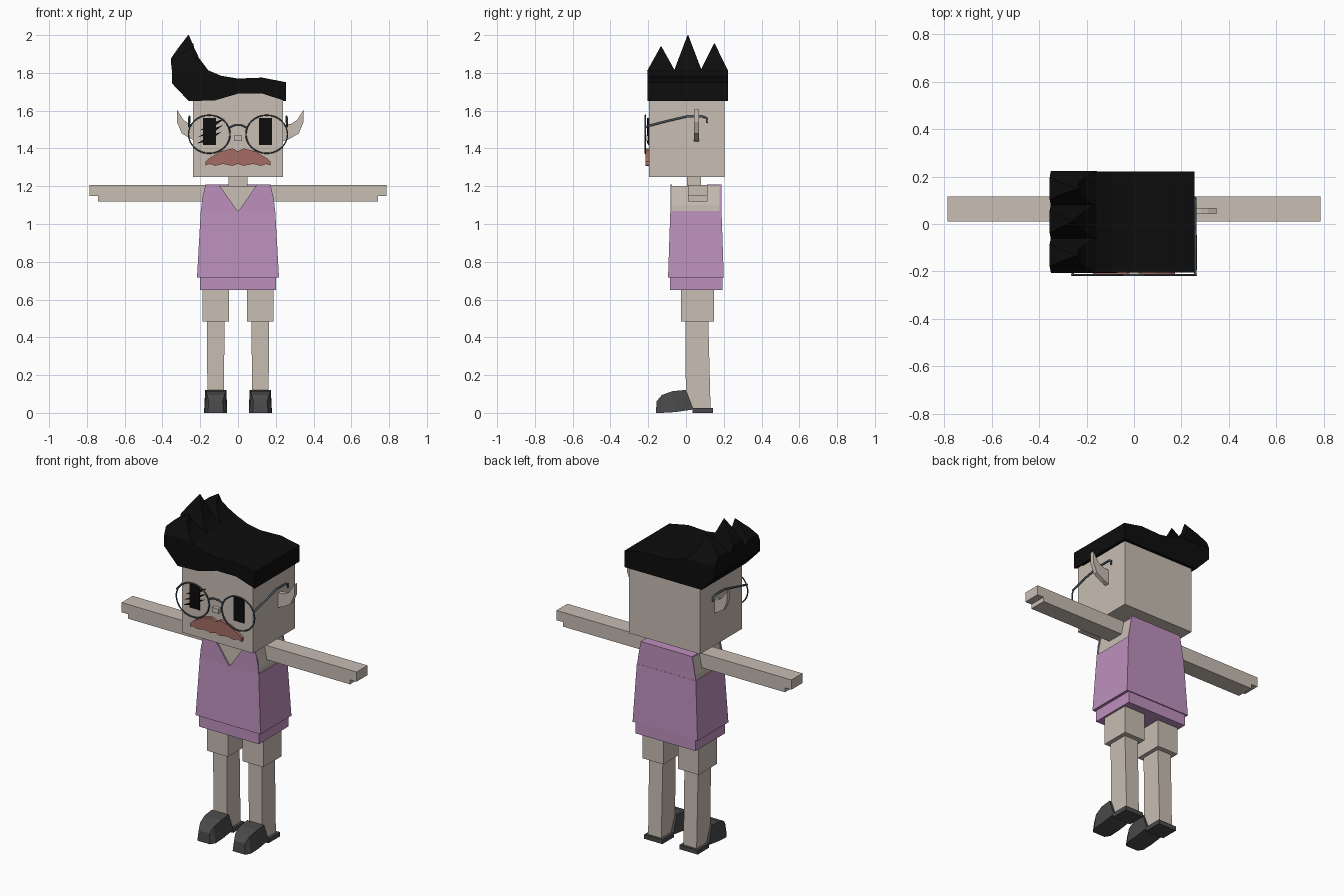
import bpy, bmesh, math
from mathutils import Vector

if "Cube" in bpy.data.objects:
    bpy.data.objects.remove(bpy.data.objects["Cube"])


def material(name, r, g, b):
    m = bpy.data.materials.new(name)
    m.use_nodes = True
    m.diffuse_color = (r, g, b, 1)
    m.node_tree.nodes["Principled BSDF"].inputs["Base Color"].default_value = (r, g, b, 1)
    return m


SKIN = material("skin", .58, .51, .45)
BLACK = material("black", .004, .004, .004)
PINK = material("pink_cloth", .51, .28, .51)
RED = material("brick_red", .38, .15, .13)
SHOE = material("shoe_grey", .07, .067, .067)
WIRE = material("wire_blue_grey", .07, .1, .12)


def finish(name, bm, mat):
    bmesh.ops.recalc_face_normals(bm, faces=bm.faces)
    me = bpy.data.meshes.new(name)
    bm.to_mesh(me)
    bm.free()
    me.materials.append(mat)
    ob = bpy.data.objects.new(name, me)
    bpy.context.collection.objects.link(ob)
    return ob


def loft(name, rings, mat):
    """Skin a list of closed rings that have equal point counts, capping both ends."""
    bm = bmesh.new()
    rows = [[bm.verts.new(p) for p in ring] for ring in rings]
    n = len(rows[0])
    for a, b in zip(rows, rows[1:]):
        for i in range(n):
            j = (i + 1) % n
            bm.faces.new((a[i], a[j], b[j], b[i]))
    bm.faces.new(rows[0])
    bm.faces.new(rows[-1])
    return finish(name, bm, mat)


def rect(x0, x1, y0, y1, z):
    return [(x0, y0, z), (x1, y0, z), (x1, y1, z), (x0, y1, z)]


def box(name, x0, x1, y0, y1, z0, z1, mat):
    return loft(name, [rect(x0, x1, y0, y1, z0), rect(x0, x1, y0, y1, z1)], mat)


def slab(name, pts, y0, y1, mat):
    """Extrude a front outline (x, z) along y."""
    return loft(name, [[(x, y, z) for x, z in pts] for y in (y0, y1)], mat)


def wire(name, pts, radius, mat, cyclic=False):
    cu = bpy.data.curves.new(name, 'CURVE')
    cu.dimensions = '3D'
    cu.bevel_depth = radius
    cu.bevel_resolution = 1
    sp = cu.splines.new('POLY')
    sp.points.add(len(pts) - 1)
    for p, co in zip(sp.points, pts):
        p.co = (*co, 1)
    sp.use_cyclic_u = cyclic
    cu.materials.append(mat)
    ob = bpy.data.objects.new(name, cu)
    bpy.context.collection.objects.link(ob)


# Head, neck and nose
box("head", -.238, .238, -.195, .205, 1.25, 1.68, SKIN)
slab("brow", [(-.23, 1.64), (.23, 1.64), (.13, 1.70), (0, 1.70)], -.195, -.15, SKIN)
box("neck", -.05, .05, .005, .08, 1.19, 1.26, SKIN)
box("nose", -.022, .022, -.217, -.19, 1.44, 1.468, SKIN)

# Hair: swept cap, arched over the forehead and straight at the back
top = [(.255, 1.75), (.13, 1.775), (0, 1.77), (-.09, 1.785), (-.16, 1.815),
       (-.35, 1.815), (-.35, 1.745), (-.26, 1.65)]
arch = [(-.12, 1.655), (0, 1.69), (.13, 1.69), (.255, 1.65)]
flat = [(x, 1.65) for x, z in arch]
loft("hair_cap", [[(x, y, z) for x, z in top + bottom] for y, bottom in
                  ((-.205, arch), (-.17, arch), (-.15, flat), (.222, flat))], BLACK)

# Three curling spikes on the raised side of the hair
for name, y, h, tip in (("front", -.132, .13, -.235), ("middle", .01, .19, -.26),
                        ("back", .15, .145, -.235)):
    rings = []
    for t, x0, x1 in ((0, -.35, -.155), (.35, -.355, -.205), (.65, -.315, -.232), (1, tip - .004, tip)):
        w = .072 * (1 - t) + .002
        rings.append(rect(x0, x1, y - w, y + w, 1.81 + h * t))
    loft("hair_spike_" + name, rings, BLACK)

# Face: moustache and eyes, one eye with ragged scratches
half = [(.03, 1.40), (.09, 1.385), (.15, 1.35), (.172, 1.33), (.172, 1.31), (.15, 1.318), (.12, 1.308),
        (.08, 1.318), (.03, 1.308)]
slab("moustache", [(0, 1.385)] + half + [(0, 1.318)] + [(-x, z) for x, z in reversed(half)],
     -.214, -.19, RED)
for side, x in (("left", .145), ("right", -.15)):
    box("eye_" + side, x - .034, x + .034, -.201, -.193, 1.418, 1.56, BLACK)
for i, z in enumerate((1.455, 1.49, 1.525)):
    x = -.15 + .008 * i
    slab(f"eye_scratch_{i + 1}", [(x - .07, z - .03), (x, z - .014), (x + .065, z + .035), (x, z + .01)],
         -.206, -.199, BLACK)

# Glasses
for side, s in (("left", 1), ("right", -1)):
    circle = [math.tau * i / 32 for i in range(32)]
    wire("lens_rim_" + side, [(s * .152 + .11 * math.cos(a), -.215, 1.475 + .101 * math.sin(a))
                              for a in circle], .004, WIRE, True)
    wire("temple_arm_" + side, [(s * .258, -.215, 1.515), (s * .26, -.1, 1.545), (s * .257, 0, 1.568),
                                (s * .257, .09, 1.568), (s * .257, .11, 1.56),
                                (s * .257, .11, 1.535)], .006, WIRE)
wire("glasses_bridge", [(-.046, -.215, 1.51), (-.02, -.215, 1.522), (.02, -.215, 1.522),
                        (.046, -.215, 1.51)], .005, WIRE)

# Pointed ears
for side, s in (("left", 1), ("right", -1)):
    lobe = [(.22, 1.435), (.26, 1.45), (.31, 1.48), (.335, 1.54), (.335, 1.605),
            (.30, 1.55), (.27, 1.53), (.22, 1.525)]
    slab("ear_" + side, [(s * x + .012, z) for x, z in lobe], .042, .068, SKIN)

# Chest, arms and hands
loft("chest", [rect(-.195, .195, -.075, .18, 1.0), rect(-.19, .19, -.075, .18, 1.1),
               rect(-.17, .17, -.073, .18, 1.2)], SKIN)
for side, s in (("left", 1), ("right", -1)):
    step = [(.17, 1.12), (.742, 1.12), (.742, 1.147), (.785, 1.147), (.785, 1.206), (.17, 1.206)]
    slab("arm_" + side, [(s * x, z) for x, z in step], .01, .115, SKIN)

# Sleeveless top: body with sloping armholes, front panels with a V neck, full back panel
upper = rect(-.197, .197, -.083, .188, 1.07)
loft("top_body", [rect(-.217, .217, -.095, .2, .718), upper], PINK)
box("top_hem", -.2, .2, -.086, .194, .65, .72, PINK)
for side, s in (("left", 1), ("right", -1)):
    panel = [(0, 1.065), (.197, 1.065), (.19, 1.13), (.172, 1.208), (.1, 1.208)]
    slab("top_front_" + side, [(s * x, z) for x, z in panel], -.083, -.074, PINK)
slab("top_back", [(-.197, 1.065), (.197, 1.065), (.172, 1.21), (-.172, 1.21)], .1785, .187, PINK)
box("top_shoulder_seam", -.172, .172, .11, .187, 1.202, 1.21, PINK)

# Legs and shoes
for side, s in (("left", 1), ("right", -1)):
    c = s * .118
    box("thigh_" + side, c - .07, c + .07, -.027, .147, .485, .66, SKIN)
    loft("shin_" + side, [rect(c - .044, c + .044, .0, .13, .025),
                          rect(c - .046, c + .046, -.004, .118, .49)], SKIN)
    box("heel_sole_" + side, c - .061, c + .061, .035, .144, 0, .026, SHOE)
    rings = []
    for y, z0, y1, z1, low, high in ((-.16, 0, -.155, .062, .042, .036), (-.13, 0, -.128, .095, .06, .046),
                                     (-.06, .004, -.07, .115, .061, .055), (.04, .018, 0, .122, .061, .056)):
        rings.append([(c - low, y, z0), (c + low, y, z0), (c + high, y1, z1), (c - high, y1, z1)])
    loft("shoe_" + side, rings, SHOE)
